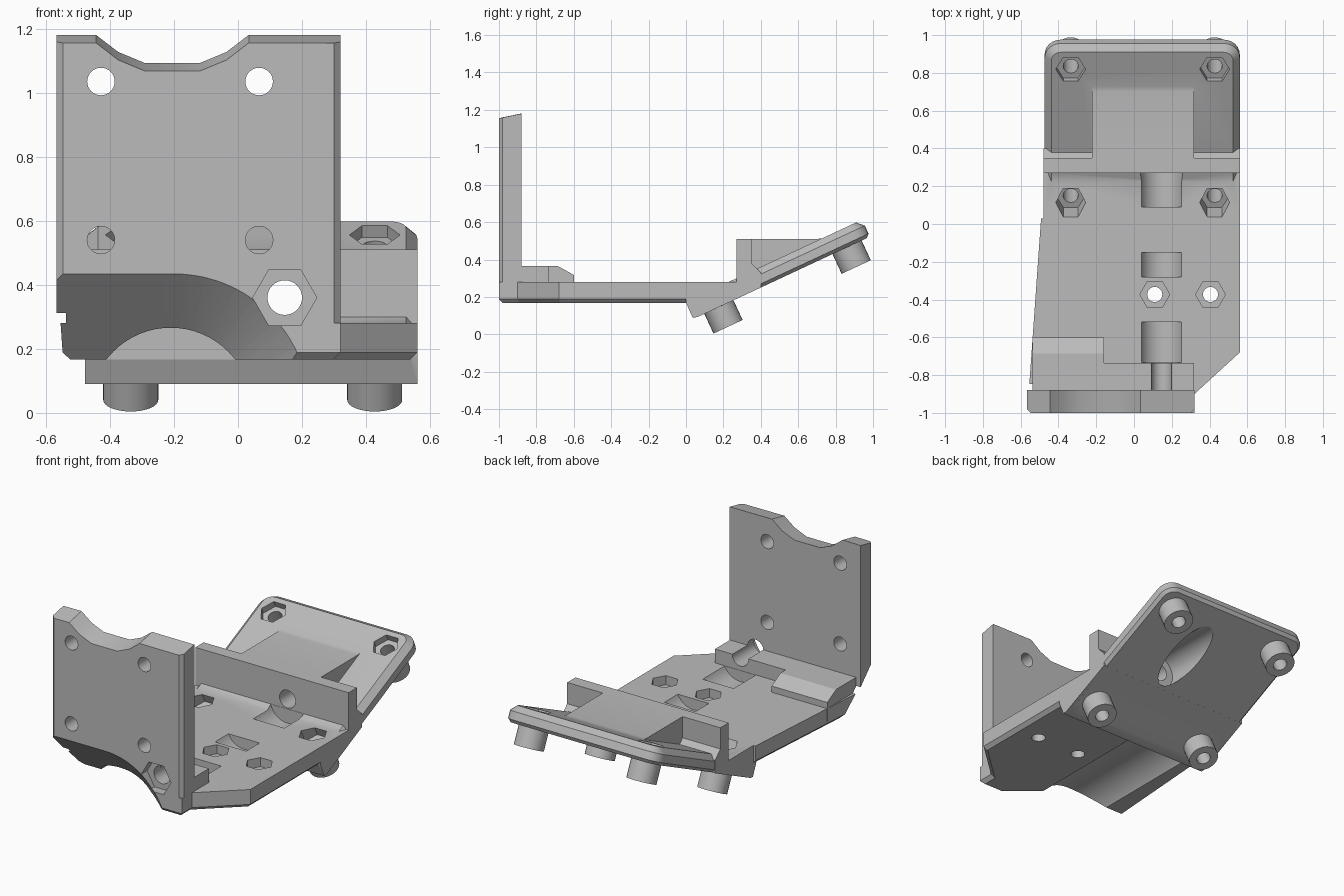
import bpy, bmesh, math
from mathutils import Vector, Matrix

cube = bpy.data.objects.get("Cube")
if cube:
    bpy.data.objects.remove(cube)

grey = bpy.data.materials.new("plain grey")
grey.use_nodes = True
grey.diffuse_color = (0.5, 0.5, 0.5, 1)
grey.node_tree.nodes["Principled BSDF"].inputs["Base Color"].default_value = grey.diffuse_color

TILT = math.radians(25)
# Frame of the tilted panel: local y runs up the slope, local z is its normal
SLOPE = Matrix.Translation((0, 0.05, 0.087)) @ Matrix.Rotation(TILT, 4, 'X')
ALONG_Y = Matrix.Rotation(math.radians(90), 4, 'X')   # local z becomes -y
ALONG_X = Matrix(((0, 0, 1, 0), (1, 0, 0, 0), (0, 1, 0, 0), (0, 0, 0, 1)))


def make(name, bm):
    bmesh.ops.recalc_face_normals(bm, faces=bm.faces)
    mesh = bpy.data.meshes.new(name)
    bm.to_mesh(mesh)
    bm.free()
    mesh.materials.append(grey)
    ob = bpy.data.objects.new(name, mesh)
    bpy.context.collection.objects.link(ob)
    return ob


def chamfer(bm, test, width):
    edges = [e for e in bm.edges if test(*[v.co for v in e.verts])]
    bmesh.ops.bevel(bm, geom=edges, offset=width, segments=1, affect='EDGES')


def prism(outline, lo, hi, matrix=None):
    bm = bmesh.new()
    bottom = [bm.verts.new((a, b, lo)) for a, b in outline]
    top = [bm.verts.new((a, b, hi)) for a, b in outline]
    bm.faces.new(bottom)
    bm.faces.new(top)
    n = len(outline)
    for i in range(n):
        j = (i + 1) % n
        bm.faces.new((bottom[i], bottom[j], top[j], top[i]))
    bmesh.ops.recalc_face_normals(bm, faces=bm.faces)
    if matrix:
        bm.transform(matrix)
    return bm


def circle(cx, cy, r, n=32, start=0, sweep=360):
    count = n if sweep == 360 else n + 1
    return [(cx + r * math.cos(math.radians(start + sweep * i / n)),
             cy + r * math.sin(math.radians(start + sweep * i / n))) for i in range(count)]


def rect(x0, x1, y0, y1):
    return [(x0, y0), (x1, y0), (x1, y1), (x0, y1)]


def rod_y(x, z, r, y0, y1, n=32):
    return prism(circle(x, z, r, n), -y1, -y0, ALONG_Y)


def combine(target, tool, operation):
    mod = target.modifiers.new("combine", 'BOOLEAN')
    mod.operation = operation
    mod.solver = 'EXACT'
    mod.object = tool
    bpy.context.view_layer.update()
    graph = bpy.context.evaluated_depsgraph_get()
    mesh = bpy.data.meshes.new_from_object(target.evaluated_get(graph))
    target.modifiers.clear()
    target.data = mesh
    bpy.data.objects.remove(tool)


def add(name, bm):
    combine(bracket, make(name, bm), 'UNION')


def cut(name, bm):
    combine(bracket, make(name, bm), 'DIFFERENCE')


# Flat base with tapered left side and clipped front corner
floor = prism([(-0.565, -1), (0.32, -1), (0.32, -0.9), (0.56, -0.68),
               (0.56, 0.03), (-0.492, 0.03)], 0.167, 0.28)
chamfer(floor, lambda a, b: max(a.z, b.z) < 0.2 and min(a.y, b.y) < 0, 0.022)
bracket = make("bracket", floor)

# Upright front plate with curved notch and sloping top edge
notch = circle(-0.205, 1.42, 0.338, 6, -45, -90)
notch = [(x, max(z, 1.093)) for x, z in notch]
plate = prism([(-0.567, 0.2), (0.32, 0.2), (0.32, 1.18)] + notch + [(-0.567, 1.18)],
              0.88, 1, ALONG_Y)
for v in plate.verts:
    if v.co.y < -0.99 and v.co.z > 1:
        v.co.z -= 0.025
chamfer(plate, lambda a, b: max(a.y, b.y) < -0.99 and abs(a.x - b.x) < 0.001
        and abs(a.z - b.z) > 0.5, 0.02)
add("front_plate", plate)

# Thick blocks behind the plate
add("left_block", prism([(-0.9, 0.2), (-0.6, 0.2), (-0.6, 0.318), (-0.685, 0.365), (-0.9, 0.365)],
                        -0.537, -0.16, ALONG_X))
add("right_block", prism(rect(-0.9, -0.735, 0.2, 0.365), -0.2, 0.318, ALONG_X))

# Cross wall joining base and tilted panel
add("cross_wall", prism([(0.0, 0.17), (0.035, 0.09), (0.06, 0.092), (0.4, 0.25), (0.4, 0.33),
                         (0.35, 0.38), (0.35, 0.51), (0.27, 0.51), (0.27, 0.28), (0.0, 0.28)],
                        -0.478, 0.56, ALONG_X))

# Tilted panel with rounded far corners
corners = circle(0.475, 0.945, 0.085, 6, 0, 90) + circle(-0.388, 0.945, 0.085, 6, 90, 90)
panel = prism([(-0.473, 0.1), (0.56, 0.1)] + corners, 0, 0.1)
chamfer(panel, lambda a, b: abs(a.z - b.z) < 0.001 and min(a.z, b.z) > 0.09
        and max(a.y, b.y) > 0.15, 0.035)
chamfer(panel, lambda a, b: max(a.z, b.z) < 0.01 and max(a.y, b.y) > 0.15, 0.018)
panel.transform(SLOPE)
add("tilted_panel", panel)

# Raised centre between the side pockets
add("centre_wedge", prism([(0.3, 0.25), (0.8, 0.46), (0.76, 0.518), (0.7, 0.51), (0.3, 0.51)],
                          -0.222, 0.318, ALONG_X))

# Posts under the panel, each with a screw hole and a hex nut pocket
posts = [(x, s) for x in (-0.335, 0.427) for s in (0.139, 0.895)]
for x, s in posts:
    add("post", prism(circle(x, s, 0.086), -0.116, 0.03, SLOPE))
for x, s in posts:
    cut("screw_hole", prism(circle(x, s, 0.04, 24), -0.2, 0.3, SLOPE))
    cut("nut_pocket", prism(circle(x, s, 0.079, 6), 0.06, 0.25, SLOPE))

# Flared relief at the front and round trough under the base
flare = bmesh.new()
for y, r in ((-1.05, 0.475), (-0.73, 0.15)):
    ring = circle(-0.2, 0.01, r, 20, 0, 90) + [(-0.9, 0.01 + r), (-0.9, -0.4), (-0.2 + r, -0.4)]
    for x, z in ring:
        flare.verts.new((x, y, z))
hull = bmesh.ops.convex_hull(flare, input=flare.verts)
bmesh.ops.delete(flare, geom=list({v for v in hull["geom_interior"] if isinstance(v, bmesh.types.BMVert)}),
                 context='VERTS')
cut("front_flare", flare)
cut("trough", rod_y(-0.21, 0.013, 0.253, -1.1, 0.0, 64))

# Holes through the front plate
for x in (-0.428, 0.066):
    for z in (0.54, 1.035):
        cut("plate_hole", rod_y(x, z, 0.043, -1.1, -0.8))

# Long bolt line: hex recess, bore, and counterbore leaving under the panel
cut("bolt_recess", rod_y(0.146, 0.36, 0.1, -1.1, -0.945, 6))
cut("bolt_bore", rod_y(0.146, 0.36, 0.054, -1.1, -0.7))
cut("wall_bore", rod_y(0.146, 0.36, 0.054, 0.2, 0.5))
cut("counterbore", rod_y(0.146, 0.36, 0.1, 0.4, 1.1))

# Scooped slots in the base
for y0, y1 in ((-0.733, -0.52), (-0.28, -0.15), (0.09, 0.269)):
    cut("scoop", rod_y(0.146, 0.33, 0.117, y0, y1))

# Nut pockets with through holes in the base
for x in (0.11, 0.405):
    cut("base_hole", prism(circle(x, -0.373, 0.04, 24), 0, 0.5))
    cut("base_nut_pocket", prism(circle(x, -0.373, 0.079, 6), 0.225, 0.5))

# Keep edges crisp and round surfaces smooth
bpy.ops.object.select_all(action='DESELECT')
bracket.select_set(True)
bpy.context.view_layer.objects.active = bracket
bpy.ops.object.shade_smooth_by_angle(angle=math.radians(25))
